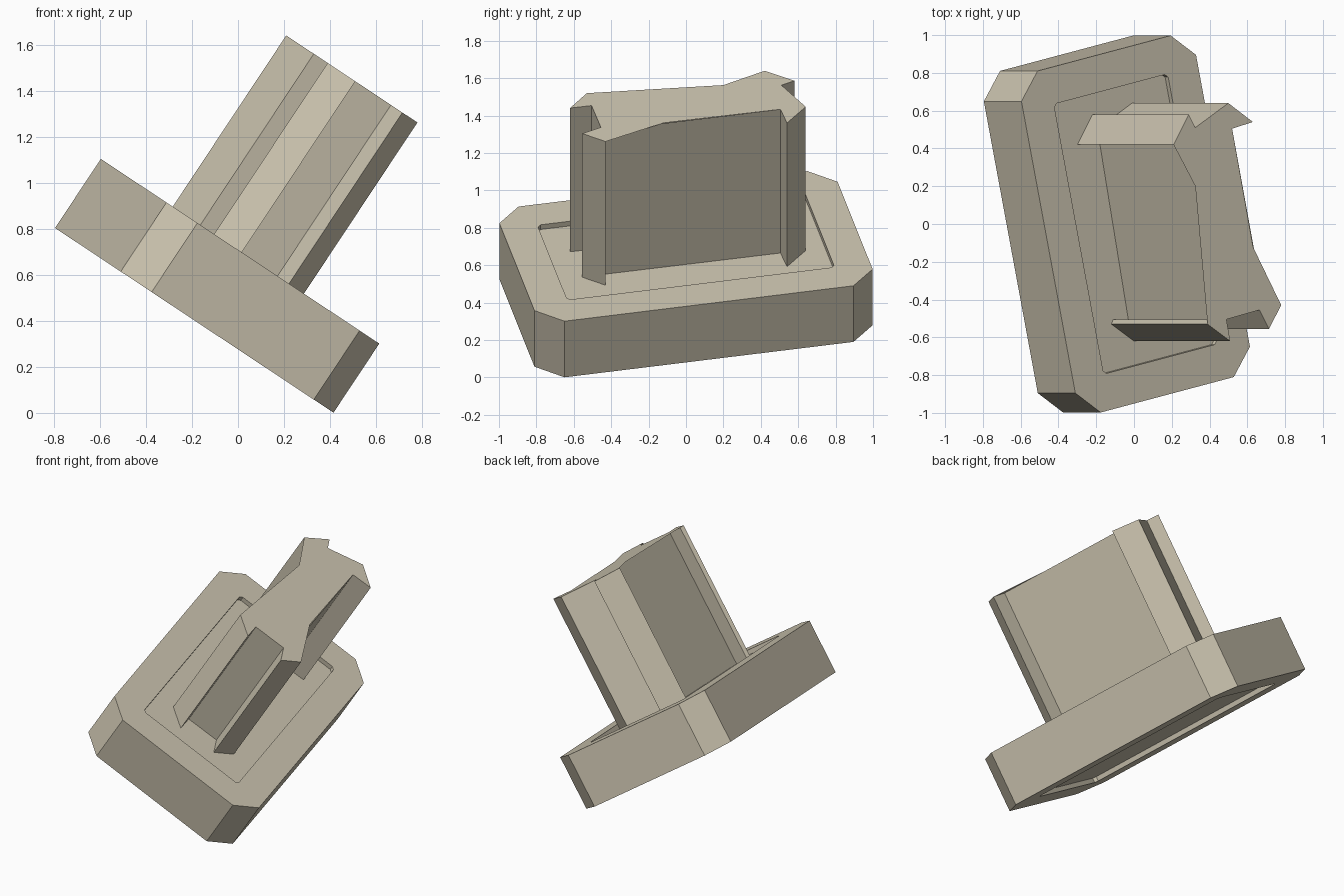
import bpy, bmesh, math
from mathutils import Matrix

if "Cube" in bpy.data.objects:
    bpy.data.objects.remove(bpy.data.objects["Cube"])

# Tilted frame: local z is the direction the post rises from the plate
TILT = (Matrix.Translation((-0.19, 0, 0.402)) @ Matrix.Rotation(math.radians(33.55), 4, 'Y'))
TURN = Matrix.Rotation(math.radians(12.5), 4, 'Z')
THICK, DEPTH, POST_TOP = 0.36, 0.03, 1.252

stone = bpy.data.materials.new("warm_stone")
stone.diffuse_color = (0.60, 0.55, 0.43, 1)
stone.use_nodes = True
stone.node_tree.nodes["Principled BSDF"].inputs["Base Color"].default_value = stone.diffuse_color


def chamfered(a, b, c):
    """Rectangle outline with cut corners, counter-clockwise."""
    return [(a, c - b), (a, b - c), (a - c, b), (c - a, b),
            (-a, b - c), (-a, c - b), (c - a, -b), (a - c, -b)]


def ring(bm, pts, z):
    return [bm.verts.new((x, y, z)) for x, y in pts]


def bridge(bm, low, high):
    n = len(low)
    for i in range(n):
        j = (i + 1) % n
        bm.faces.new((low[i], low[j], high[j], high[i]))


def finish(bm, name, matrix):
    mesh = bpy.data.meshes.new(name)
    bm.to_mesh(mesh)
    bm.free()
    mesh.materials.append(stone)
    obj = bpy.data.objects.new(name, mesh)
    bpy.context.collection.objects.link(obj)
    obj.matrix_world = matrix
    return obj


# Base plate: chamfered slab with a shallow recess on both faces
bm = bmesh.new()
outer, inner = chamfered(0.568, 0.926, 0.135), chamfered(0.37, 0.732, 0.018)
stack = [ring(bm, inner, DEPTH), ring(bm, inner, 0), ring(bm, outer, 0),
         ring(bm, outer, THICK), ring(bm, inner, THICK), ring(bm, inner, THICK - DEPTH)]
for low, high in zip(stack, stack[1:]):
    bridge(bm, low, high)
bm.faces.new(stack[0][::-1])
bm.faces.new(stack[-1])
bmesh.ops.recalc_face_normals(bm, faces=bm.faces[:])
finish(bm, "base_plate", TILT @ TURN)


def on_top(pts):
    """Horizontal plan positions of the post top, moved into the tilted frame."""
    return [((x - 0.495) / 0.8334 - 0.009, y) for x, y in pts]


# Post: web with a pair of hooks at each end
front_end = [(.39, -.53), (.51, -.62), (.49, -.505), (.665, -.455), (.715, -.555), (.78, -.43)]
back_end = [(.52, .505), (.63, .54), (.50, .64), (.325, .51), (.29, .58), (.21, .42)]
walls = on_top([(.33, .42), (.48, -.505), (.40, -.505)] + front_end + [(.69, -.43)] + back_end)
bm = bmesh.new()
foot = ring(bm, walls, THICK - DEPTH)
head = ring(bm, walls, POST_TOP)
bridge(bm, foot, head)
bm.faces.new(foot[::-1])
finish(bm, "post", TILT)

# Thin cap, which spans the inner corners between web and hooks
bm = bmesh.new()
bm.faces.new(ring(bm, on_top([(.325, .20)] + front_end + [(.63, -.12)] + back_end), POST_TOP))
finish(bm, "post_cap", TILT)
